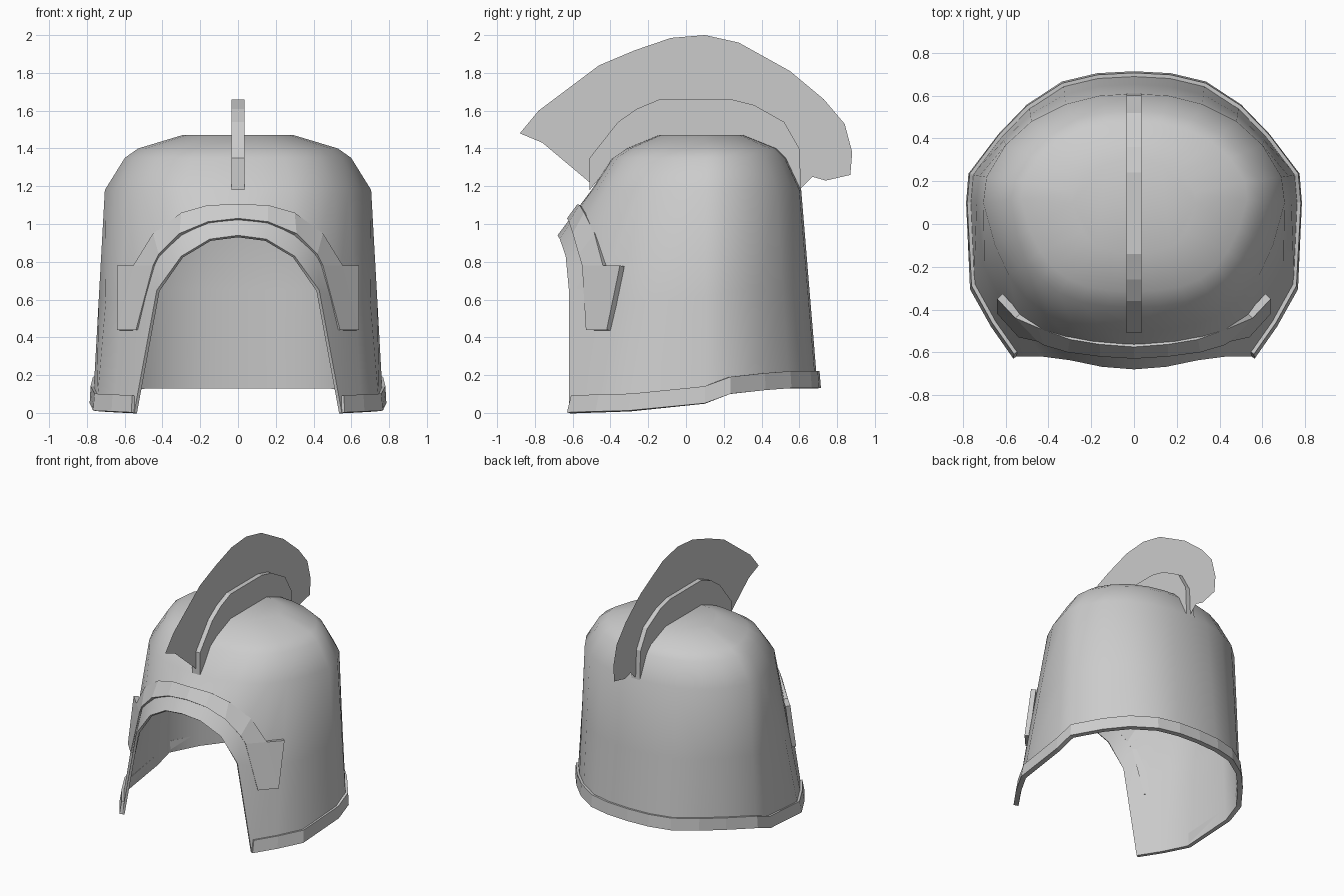
import bpy, bmesh, math

if "Cube" in bpy.data.objects:
    bpy.data.objects.remove(bpy.data.objects["Cube"])


def make_object(name, points, faces, mirror=False, thickness=0, offset=-1, smooth=None):
    """Create a mesh, optionally mirror it over x, thicken it and smooth it."""
    mesh = bpy.data.meshes.new(name)
    mesh.from_pydata(points, [], faces)
    obj = bpy.data.objects.new(name, mesh)
    bpy.context.collection.objects.link(obj)
    if mirror:
        obj.modifiers.new("mirror", 'MIRROR').merge_threshold = 0.001
    if thickness:
        solid = obj.modifiers.new("thickness", 'SOLIDIFY')
        solid.thickness, solid.offset = thickness, offset
        solid.use_even_offset = True
    bpy.ops.object.select_all(action='DESELECT')
    obj.select_set(True)
    bpy.context.view_layer.objects.active = obj
    bpy.ops.object.convert(target='MESH')
    if smooth:
        bpy.ops.object.shade_smooth_by_angle(angle=math.radians(smooth))
    return obj


def grid(rings):
    """Points and quads joining equal-length rings from bottom to top."""
    n = len(rings[0])
    points = [p for ring in rings for p in ring]
    faces = [(r * n + i, r * n + i + 1, (r + 1) * n + i + 1, (r + 1) * n + i)
             for r in range(len(rings) - 1) for i in range(n - 1)]
    return points, faces


def lerp(a, b, t):
    return tuple(p + (q - p) * t for p, q in zip(a, b))


# Half outlines from front centre to back centre: lower edge and shoulder
lower = [(0, -.68, .94), (.15, -.668, .92), (.3, -.637, .83), (.43, -.62, .65),
         (.55, -.62, 0), (.655, -.47, .005), (.75, -.3, .01), (.768, .1, .05),
         (.757, .23, .1), (.62, .41, .12), (.49, .545, .13), (.33, .65, .13),
         (.17, .688, .13), (0, .697, .13)]
shoulder = [(x, y, 1.18) for x, y in [
    (0, -.5), (.14, -.495), (.29, -.47), (.41, -.42), (.51, -.34), (.585, -.24),
    (.65, -.1), (.705, .1), (.69, .22), (.6, .37), (.48, .48), (.32, .56),
    (.16, .6), (0, .61)]]

# Helmet shell: straight walls, then shrinking dome rings and a flat crown
rings = [lower, [lerp(a, b, .5) for a, b in zip(lower, shoulder)], shoulder]
for z, sx, front, back in [(1.35, .85, -.39, .53), (1.4, .75, -.315, .48),
                           (1.472, .41, -.14, .3)]:
    rings.append([(x * sx, front + (y + .5) / 1.11 * (back - front), z)
                  for x, y, _ in shoulder])
pts, faces = grid(rings)
n = len(lower)
faces.append(tuple(range(len(pts) - n, len(pts))))
make_object("helmet_shell", pts, faces, mirror=True, thickness=.018, smooth=40)

# Rim band around the lower edge, stopping at the face opening
band_low = lower[4:]
band_top = [lerp(a, b, .09 / (1.18 - a[2])) for a, b in zip(band_low, shoulder[4:])]
make_object("rim_band", *grid([band_low, band_top]), mirror=True,
            thickness=.035, offset=0)

# Brow band over the face opening, with a wide tab at each end
inner = [(0, -.63, 1.03), (.16, -.62, 1.012), (.31, -.6, .95), (.42, -.568, .84),
         (.45, -.55, .78), (.54, -.53, .44)]
outer = [(0, -.575, 1.105), (.16, -.563, 1.1), (.3, -.54, 1.06), (.45, -.485, .95),
         (.555, -.44, .78), (.64, -.42, .44)]
pts, faces = grid([inner, outer])
pts.append((.64, -.35, .78))
faces.append((11, 12, 10))
make_object("brow_band", pts, faces, mirror=True, thickness=.035)

# Side profile (y, z) of the crown that the crest parts sit on, back to front
seat = [(.51, 1.36), (.3, 1.455), (-.14, 1.455), (-.37, 1.35)]

# Crest holder: narrow raised fin
holder = [(-.51, 1.18), (-.51, 1.35), (-.36, 1.54), (-.26, 1.61), (-.14, 1.66),
          (.24, 1.66), (.36, 1.63), (.52, 1.54), (.6, 1.4), (.61, 1.18)] + seat
make_object("crest_holder", [(.035, y, z) for y, z in holder],
            [tuple(range(len(holder)))[::-1]], thickness=.07)

# Crest plume: one flat sheet
plume = [(-.51, 1.22), (-.76, 1.43), (-.88, 1.48), (-.78, 1.6), (-.46, 1.84),
         (-.27, 1.92), (-.08, 1.985), (.1, 2), (.28, 1.96), (.55, 1.81),
         (.73, 1.66), (.84, 1.53), (.88, 1.38), (.87, 1.26), (.74, 1.23),
         (.67, 1.25), (.61, 1.19)] + seat
make_object("crest_plume", [(0, y, z) for y, z in plume],
            [tuple(range(len(plume)))[::-1]])
